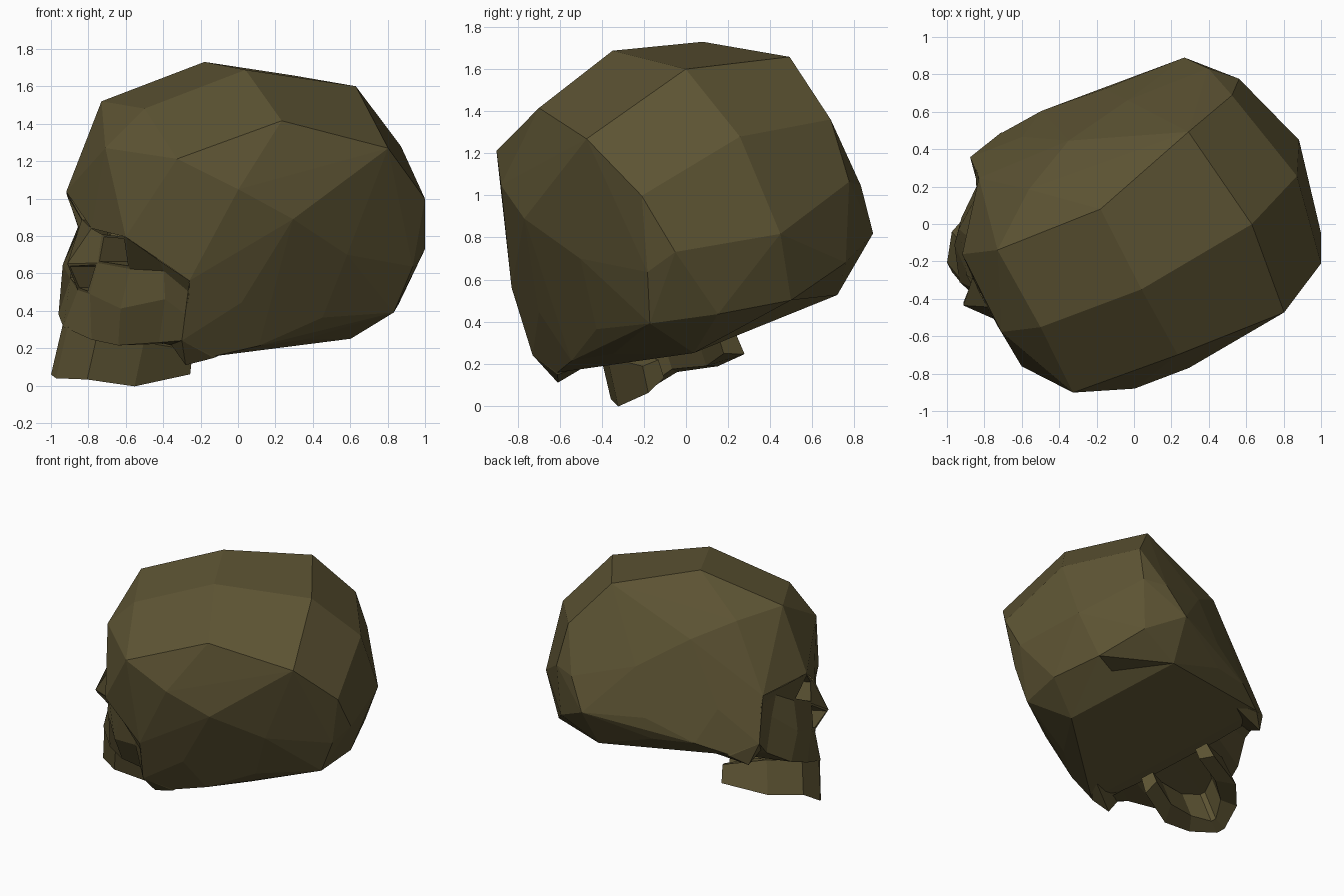
import bpy, bmesh
from mathutils import Matrix, Vector

if "Cube" in bpy.data.objects:
    bpy.data.objects.remove(bpy.data.objects["Cube"])

# The skull is modelled upright and symmetric (x = side, y = back, z = up), then tipped over
side = Vector((-0.441, 0.832, 0.336)).normalized()
back = Vector((0.883, 0.468, 0)).normalized()
up = (-side).cross(back)
POSE = Matrix((-side, back, up)).transposed().to_4x4()
POSE.translation = side * 0.259

bone = bpy.data.materials.new("bone")
bone.diffuse_color = (0.108, 0.087, 0.033, 1)
bone.use_nodes = True
bone.node_tree.nodes["Principled BSDF"].inputs["Base Color"].default_value = bone.diffuse_color


def finish(bm, name):
    bmesh.ops.recalc_face_normals(bm, faces=bm.faces)
    me = bpy.data.meshes.new(name)
    bm.to_mesh(me)
    bm.free()
    ob = bpy.data.objects.new(name, me)
    bpy.context.collection.objects.link(ob)
    me.materials.append(bone)
    ob.matrix_world = POSE
    return ob


def hull(name, pts, sides=(1, -1), cranium=False):
    bm = bmesh.new()
    for p in sorted({(s * x, y, z) for x, y, z in pts for s in sides}):
        bm.verts.new(p)
    bmesh.ops.convex_hull(bm, input=bm.verts)
    junk = [v for v in bm.verts if not v.link_faces]
    bmesh.ops.delete(bm, geom=junk, context='VERTS')
    bm.normal_update()
    if cranium:
        # leave room for the face
        gone = [f for f in bm.faces if all(v.co.y < -0.5 and v.co.z < 0.9 for v in f.verts)]
        bmesh.ops.delete(bm, geom=gone, context='FACES')
        # hollow under the back of the head
        nape = [f for f in bm.faces if abs(f.calc_center_median().x) < 0.05
                and f.calc_center_median().y > 0.45 and f.calc_center_median().z < 0.42]
        for v in bmesh.ops.poke(bm, faces=nape)["verts"]:
            v.co.z += 0.09
    bmesh.ops.dissolve_limit(bm, angle_limit=0.04, verts=bm.verts, edges=bm.edges)
    return finish(bm, name)


# Cranium: midline profile plus one side, mirrored
midline = [(0, -0.90, 0.80), (0, -0.897, 1.256), (0, -0.70, 1.48), (0, -0.128, 1.70),
           (0, 0.556, 1.607), (0, 0.89, 1.266), (0, 0.99, 0.775), (0, 0.885, 0.44)]
crown = [(0.458, -0.71, 1.358), (0.468, -0.121, 1.578), (0.58, 0.488, 1.462),
         (0.54, 0.785, 1.16), (0.497, 0.86, 0.861)]
flank = [(0.36, -0.887, 0.88), (0.64, -0.41, 1.25), (0.73, -0.10, 1.113), (0.70, 0.28, 0.90),
         (0.646, -0.618, 0.734), (0.70, -0.31, 0.63), (0.69, 0.2, 0.54), (0.638, 0.655, 0.55),
         (0.61, 0.74, 0.80)]
base = [(0.365, 0.83, 0.50), (0.41, 0.55, 0.32), (0.43, 0.08, 0.32), (0.62, 0.15, 0.39),
        (0.69, -0.156, 0.38), (0.66, -0.40, 0.31), (0.653, -0.607, 0.396), (0.4, -0.52, 0.33)]
hull("cranium", midline + crown + flank + base, cranium=True)

# Bony bumps behind the cheeks
for s, label in ((1, "left"), (-1, "right")):
    hull(label + "_jaw_socket", [(0.653, -0.607, 0.396), (0.606, -0.533, 0.24), (0.48, -0.5, 0.36),
                                 (0.66, -0.40, 0.30), (0.55, -0.2, 0.33), (0.66, -0.31, 0.6),
                                 (0.5, -0.62, 0.36)], (s,))

# Face: rows from brow to palate, each from the midline outwards, mirrored
rows = [
    [(0, -0.90, 0.80), (0.12, -0.90, 0.81), (0.36, -0.887, 0.88), (0.51, -0.745, 0.80), (0.646, -0.618, 0.734)],
    [(0, -1.01, 0.60), (0.13, -0.90, 0.65), (0.31, -0.80, 0.68), (0.48, -0.69, 0.73), (0.65, -0.61, 0.67)],
    [(0, -0.92, 0.45), (0.12, -0.91, 0.47), (0.35, -0.84, 0.47), (0.51, -0.67, 0.58), (0.65, -0.605, 0.54)],
    [(0, -0.97, 0.24), (0.20, -0.90, 0.24), (0.32, -0.80, 0.25), (0.47, -0.64, 0.32), (0.653, -0.607, 0.396)],
    [(0, -0.45, 0.28), (0.20, -0.45, 0.28), (0.33, -0.45, 0.28), (0.45, -0.48, 0.31), (0.60, -0.50, 0.32)],
]
bm = bmesh.new()
pits = []
for s in (1, -1):
    grid = [[bm.verts.new((s * x, y, z)) for x, y, z in r] for r in rows]
    for i in range(4):
        for j in range(4):
            q = [grid[i][j], grid[i][j + 1], grid[i + 1][j + 1], grid[i + 1][j]]
            f = bm.faces.new(q if s > 0 else q[::-1])
            if (i, j) in ((0, 1), (1, 0)):      # eye socket, nose opening
                pits.append(f)
bmesh.ops.remove_doubles(bm, verts=bm.verts, dist=0.001)
bmesh.ops.recalc_face_normals(bm, faces=bm.faces)
for f in [f for f in pits if f.is_valid]:
    bmesh.ops.inset_individual(bm, faces=[f], thickness=0.02)
    for v in bmesh.ops.extrude_discrete_faces(bm, faces=[f])["faces"][0].verts:
        v.co.y += 0.18
finish(bm, "face")

# Upper teeth: a horseshoe wall, open at the back
arch = [(0.275, -0.31, 0.07), (0.285, -0.64, 0.005), (0.19, -0.88, 0.01), (0.03, -0.98, -0.04)]
arch += [(-x, y, z) for x, y, z in arch[::-1]]
bm = bmesh.new()
cols = []
for x, y, z in arch:
    front = y < -0.5
    ix, iy = x * 0.62, y + (0.1 if front else 0)
    ty = y + (0.02 if front else 0)
    top = 0.25 if front else 0.20
    cols.append([bm.verts.new(c) for c in
                 ((x, y, z), (x * 0.95, ty, top), (ix, iy, top), (ix, iy, z + 0.04))])
for a, b in zip(cols, cols[1:]):
    for k in range(4):
        bm.faces.new((a[k], a[(k + 1) % 4], b[(k + 1) % 4], b[k]))
bm.faces.new(cols[0])
bm.faces.new(cols[-1])
finish(bm, "upper_teeth")
